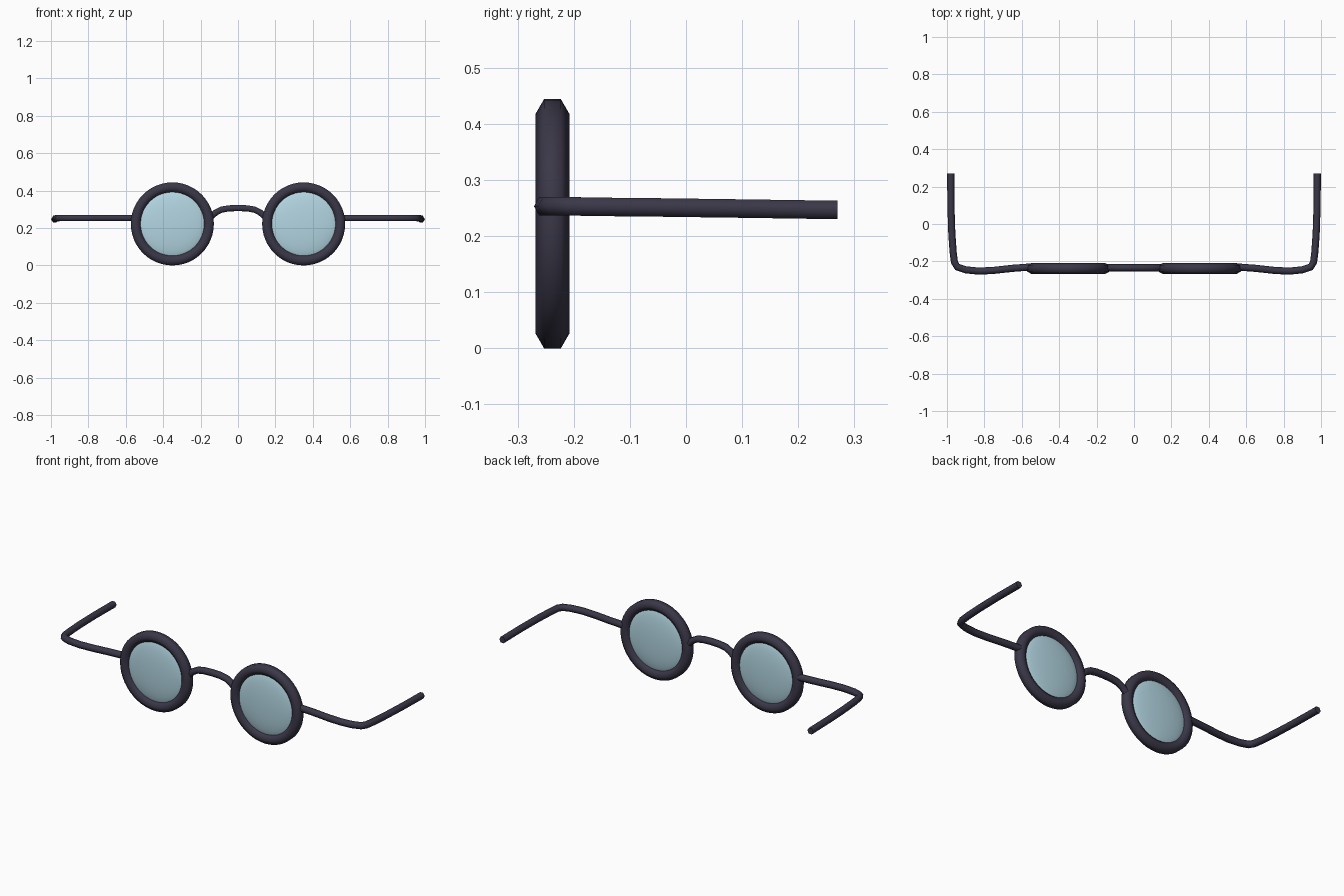
import bpy
import bmesh
from math import sin, cos, pi, radians
from mathutils import Vector

cube = bpy.data.objects.get("Cube")
if cube:
    bpy.data.objects.remove(cube, do_unlink=True)


def material(name, color):
    mat = bpy.data.materials.new(name)
    mat.use_nodes = True
    mat.diffuse_color = (*color, 1)
    mat.node_tree.nodes["Principled BSDF"].inputs["Base Color"].default_value = (*color, 1)
    return mat


FRAME = material("dark plum frame", (0.043, 0.038, 0.064))
GLASS = material("pale blue glass", (0.45, 0.67, 0.76))
LENS_X, LENS_Y, LENS_Z = 0.351, -0.238, 0.222


def finish(obj, mat):
    obj.data.materials.append(mat)
    bpy.ops.object.select_all(action="DESELECT")
    obj.select_set(True)
    bpy.context.view_layer.objects.active = obj
    bpy.ops.object.shade_smooth_by_angle(angle=radians(65))


def hex_tube(name, path, radius, axis, phase=0, closed=False):
    """Sweep a hexagon along a path; one corner (or flat) faces the fixed axis."""
    path = [Vector(p) for p in path]
    axis = Vector(axis)
    count = len(path)
    bm = bmesh.new()
    rings = []
    for i, p in enumerate(path):
        if closed:
            tangent = path[(i + 1) % count] - path[i - 1]
        else:
            tangent = path[min(i + 1, count - 1)] - path[max(i - 1, 0)]
        side = tangent.cross(axis).normalized()
        angles = [phase + k * pi / 3 for k in range(6)]
        rings.append([bm.verts.new(p + radius * (cos(a) * axis + sin(a) * side))
                      for a in angles])
    for i in range(count if closed else count - 1):
        a, b = rings[i], rings[(i + 1) % count]
        for k in range(6):
            n = (k + 1) % 6
            bm.faces.new((a[k], a[n], b[n], b[k]))
    if not closed:
        bm.faces.new(rings[0])
        bm.faces.new(rings[-1])
    bmesh.ops.recalc_face_normals(bm, faces=bm.faces)
    mesh = bpy.data.meshes.new(name)
    bm.to_mesh(mesh)
    bm.free()
    obj = bpy.data.objects.new(name, mesh)
    bpy.context.collection.objects.link(obj)
    finish(obj, FRAME)


# Side arm: bows slightly forward, then turns back at the hinge
ARM = [(0.555, -0.23, 0.253), (0.65, -0.237, 0.253), (0.75, -0.248, 0.253),
       (0.83, -0.252, 0.253), (0.9, -0.245, 0.253), (0.945, -0.23, 0.253),
       (0.96, -0.205, 0.253), (0.967, -0.15, 0.252), (0.974, -0.05, 0.251),
       (0.979, 0.1, 0.249), (0.98, 0.27, 0.2465)]

for label, s in (("left", 1), ("right", -1)):
    # Round rim
    steps = 48
    circle = [(s * LENS_X + 0.196 * cos(2 * pi * i / steps), LENS_Y,
               LENS_Z + 0.196 * sin(2 * pi * i / steps)) for i in range(steps)]
    hex_tube(label + "_rim", circle, 0.03, (0, 1, 0), closed=True)

    # Domed lens
    bpy.ops.mesh.primitive_uv_sphere_add(segments=48, ring_count=24, radius=1,
                                         location=(s * LENS_X, LENS_Y, LENS_Z))
    lens = bpy.context.object
    lens.name = label + "_lens"
    lens.scale = (0.18, 0.028, 0.18)
    finish(lens, GLASS)

    # Arm
    hex_tube(label + "_arm", [(s * x, y, z) for x, y, z in ARM], 0.019,
             (0, 0, 1), phase=pi / 6)

# Arched nose bridge
half = [(0.16, 0.24), (0.143, 0.26), (0.12, 0.282), (0.09, 0.298), (0.05, 0.305)]
arch = half + [(0, 0.307)] + [(-x, z) for x, z in reversed(half)]
hex_tube("nose_bridge", [(x, -0.234, z) for x, z in arch], 0.019, (0, 1, 0))
